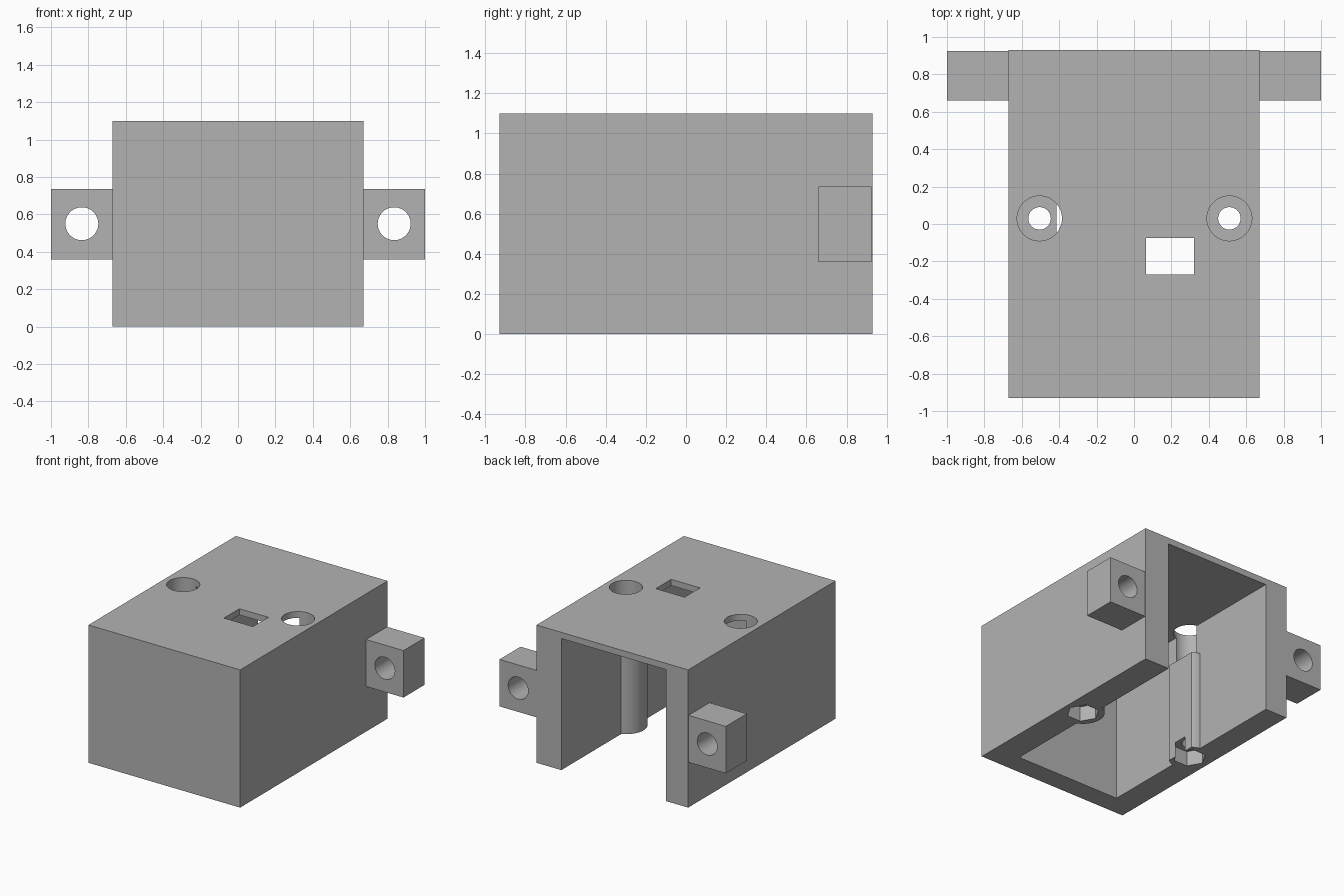
import bpy
from math import pi

cube = bpy.data.objects.get("Cube")
if cube:
    bpy.data.objects.remove(cube, do_unlink=True)

grey = bpy.data.materials.new("plain_grey")
grey.use_nodes = True
grey.diffuse_color = (0.45, 0.45, 0.45, 1)
grey.node_tree.nodes["Principled BSDF"].inputs["Base Color"].default_value = grey.diffuse_color


def box(name, lo, hi):
    """Box between two opposite corners."""
    bpy.ops.mesh.primitive_cube_add(size=1, location=[(a + b) / 2 for a, b in zip(lo, hi)])
    ob = bpy.context.object
    ob.name = name
    ob.scale = [b - a for a, b in zip(lo, hi)]
    bpy.ops.object.transform_apply(location=True, rotation=True, scale=True)
    ob.data.materials.append(grey)
    return ob


def rod(name, x, y, z0, z1, r, sides=64):
    """Upright cylinder or prism from z0 to z1."""
    bpy.ops.mesh.primitive_cylinder_add(vertices=sides, radius=r, depth=z1 - z0,
                                        location=(x, y, (z0 + z1) / 2),
                                        rotation=(0, 0, pi / 2 if sides == 6 else 0))
    ob = bpy.context.object
    ob.name = name
    bpy.ops.object.transform_apply(location=True, rotation=True, scale=True)
    ob.data.materials.append(grey)
    return ob


def combine(target, other, operation):
    """Apply a boolean and discard the second solid."""
    mod = target.modifiers.new("join", "BOOLEAN")
    mod.operation, mod.solver, mod.object = operation, "EXACT", other
    bpy.context.view_layer.objects.active = target
    bpy.ops.object.modifier_apply(modifier=mod.name)
    bpy.data.objects.remove(other, do_unlink=True)


POSTS = (-0.505, 0.51)
POST_Y, POST_TOP = 0.03, 0.8

# Cavity open at the bottom and back, with the screw posts left standing
cavity = box("cavity", (-0.475, -0.765, -0.2), (0.45, 1.2, 1.05))
for x in POSTS:
    post = rod("screw_post", x, POST_Y, -0.4, POST_TOP, 0.157)
    if x < 0:  # this post is trimmed flat on its inner side
        combine(post, box("trim", (-0.415, -0.5, -0.6), (0, 0.5, 1)), "DIFFERENCE")
    combine(cavity, post, "DIFFERENCE")

# Housing shell
housing = box("housing", (-0.67, -0.93, 0), (0.67, 0.93, 1.1))
combine(housing, cavity, "DIFFERENCE")

# Mounting tabs with cross holes
for s in (-1, 1):
    xs = sorted((s * 0.6, s))
    tab = box("mounting_tab", (xs[0], 0.66, 0.36), (xs[1], 0.925, 0.735))
    bpy.ops.mesh.primitive_cylinder_add(vertices=64, radius=0.088, depth=1,
                                        location=(s * 0.835, 0.8, 0.55), rotation=(pi / 2, 0, 0))
    combine(tab, bpy.context.object, "DIFFERENCE")
    combine(housing, tab, "UNION")

# Screw head recess, shaft hole and nut pocket at each post
for x in POSTS:
    combine(housing, rod("head_recess", x, POST_Y, POST_TOP - 0.002, 1.3, 0.12), "DIFFERENCE")
    combine(housing, rod("shaft_hole", x, POST_Y, -0.2, 1.2, 0.06), "DIFFERENCE")
    combine(housing, rod("nut_pocket", x, POST_Y, -0.1, 0.12, 0.12, 6), "DIFFERENCE")

# Rectangular window in the top plate
combine(housing, box("top_window", (0.065, -0.27, 0.9), (0.32, -0.075, 1.3)), "DIFFERENCE")

# One material slot, smooth bores with sharp edges
housing.data.materials.clear()
housing.data.materials.append(grey)
bpy.ops.object.select_all(action="DESELECT")
housing.select_set(True)
bpy.context.view_layer.objects.active = housing
bpy.ops.object.shade_smooth_by_angle(angle=pi / 6)
